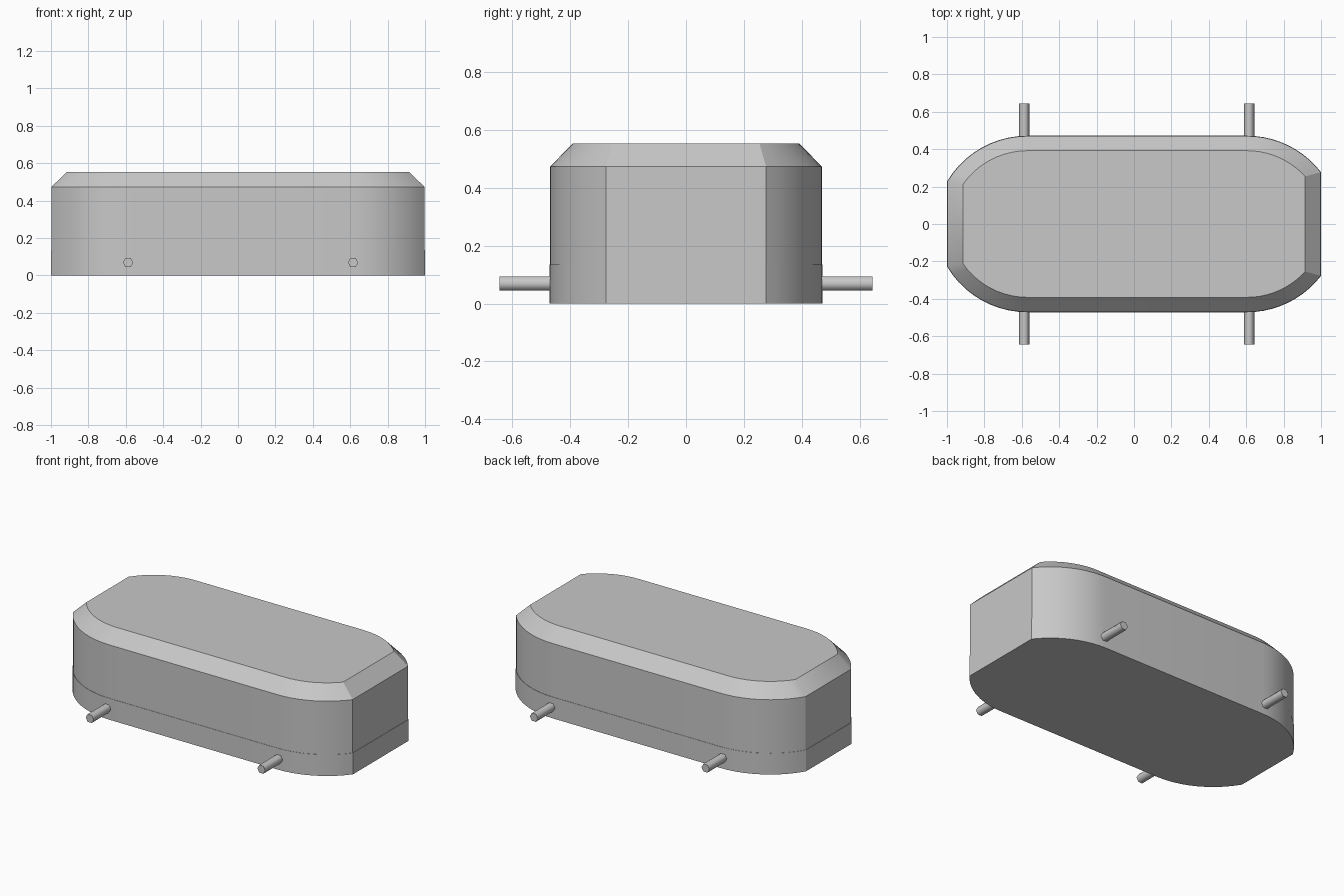
import bpy, bmesh, math

cube = bpy.data.objects.get("Cube")
if cube:
    bpy.data.objects.remove(cube, do_unlink=True)

grey = bpy.data.materials.new("plain grey")
grey.use_nodes = True
COLOUR = (0.58, 0.58, 0.58, 1)
grey.diffuse_color = COLOUR
grey.node_tree.nodes["Principled BSDF"].inputs["Base Color"].default_value = COLOUR

RADIUS, HALF_WIDTH, STEPS = 0.5, 0.472, 10
LEFT_ARC, RIGHT_ARC = 0.604, -0.57      # arc centres along x


def outline(inset):
    """Rounded plan cut flat at both ends, counter-clockwise."""
    r, cy = RADIUS - inset, HALF_WIDTH - RADIUS
    end = 1 - inset * 1.06
    points = []
    for cx, sx, sy in ((LEFT_ARC, 1, 1), (RIGHT_ARC, -1, 1),
                       (RIGHT_ARC, -1, -1), (LEFT_ARC, 1, -1)):
        sweep = math.asin((end - abs(cx)) / r)
        arc = []
        for i in range(STEPS + 1):
            a = sweep * (1 - i / STEPS)
            arc.append((cx + sx * r * math.sin(a), sy * (cy + r * math.cos(a))))
        points += arc if sx * sy > 0 else arc[::-1]
    return points


def finish(obj, angle):
    obj.data.materials.append(grey)
    bpy.ops.object.select_all(action="DESELECT")
    obj.select_set(True)
    bpy.context.view_layer.objects.active = obj
    bpy.ops.object.shade_smooth_by_angle(angle=math.radians(angle))


def loft(name, levels):
    """Closed solid through (height, inset) levels."""
    bm = bmesh.new()
    rings = [[bm.verts.new((x, y, z)) for x, y in outline(inset)]
             for z, inset in levels]
    n = len(rings[0])
    for low, high in zip(rings, rings[1:]):
        for i in range(n):
            j = (i + 1) % n
            bm.faces.new((low[i], low[j], high[j], high[i]))
    bm.faces.new(rings[0][::-1])
    bm.faces.new(rings[-1])
    bmesh.ops.recalc_face_normals(bm, faces=bm.faces)
    mesh = bpy.data.meshes.new(name)
    bm.to_mesh(mesh)
    bm.free()
    obj = bpy.data.objects.new(name, mesh)
    bpy.context.collection.objects.link(obj)
    finish(obj, 28)


# Body: low base and chamfered cover
loft("base", ((0, 0), (0.135, 0)))
loft("cover", ((0.135, 0.002), (0.473, 0.002), (0.553, 0.08)))

# Four hexagonal axle stubs
INNER, OUTER = 0.44, 0.645
for side, sy in (("front", -1), ("back", 1)):
    for end, x in (("right", -0.588), ("left", 0.615)):
        bpy.ops.mesh.primitive_cylinder_add(
            vertices=6, radius=0.028, depth=OUTER - INNER,
            location=(x, sy * (INNER + OUTER) / 2, 0.069),
            rotation=(math.pi / 2, math.pi / 6, 0))
        stub = bpy.context.object
        stub.name = f"{side}_{end}_axle_stub"
        # Turn the hexagon so its corners point sideways
        stub.rotation_euler = (math.pi / 2, 0, 0)
        for v in stub.data.vertices:
            v.co.x, v.co.y = v.co.y, -v.co.x
        finish(stub, 65)
